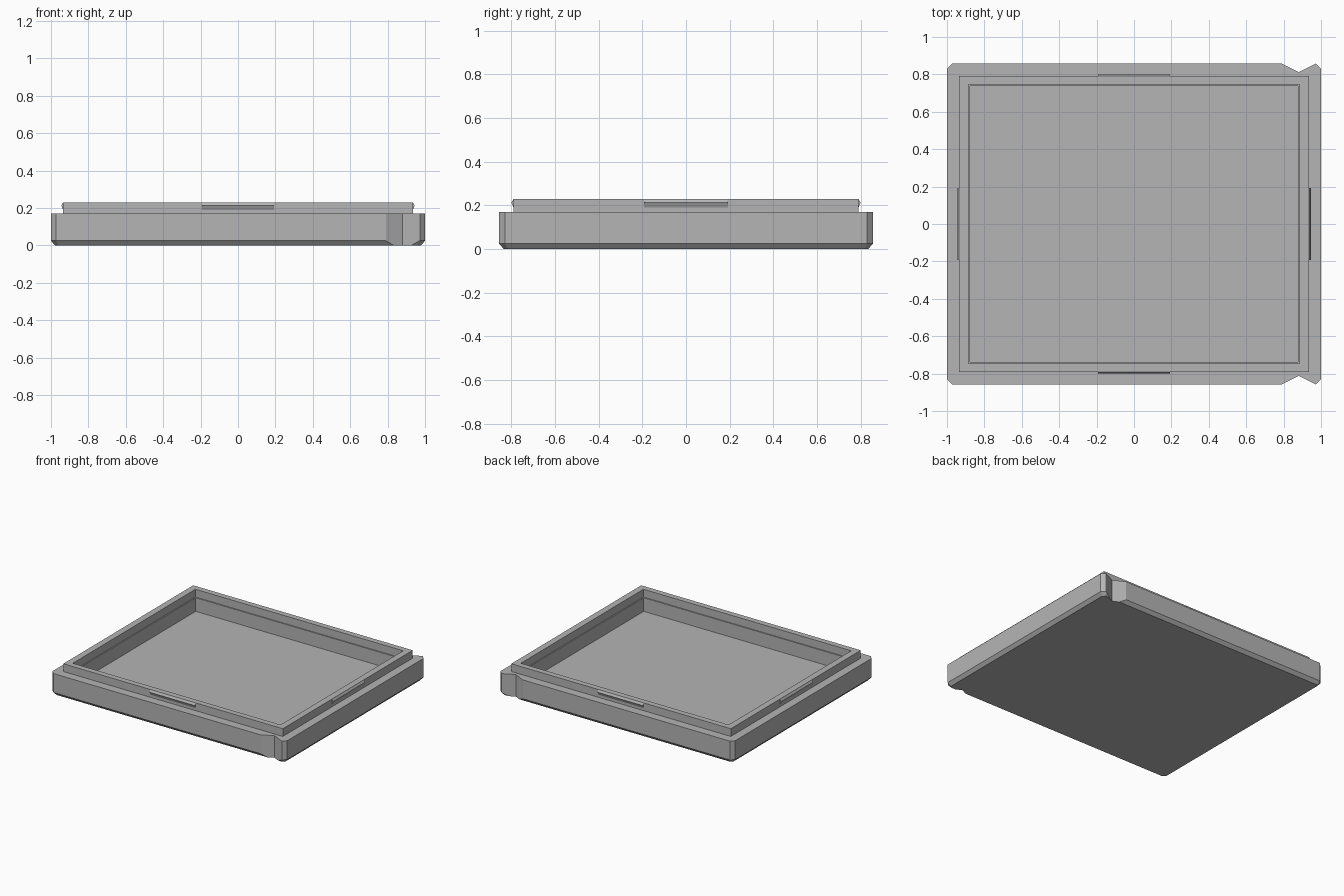
import bpy
import bmesh
from mathutils import Matrix

cube = bpy.data.objects.get("Cube")
if cube:
    bpy.data.objects.remove(cube, do_unlink=True)

# Overall sizes
BASE_X, BASE_Y, BASE_TOP = 1.0, 0.857, 0.17
LIP_X, LIP_Y, LIP_TOP = 0.935, 0.79, 0.23
FLOOR = 0.065
CHAMFER = 0.027

grey = bpy.data.materials.new("plain_grey")
grey.use_nodes = True
colour = (0.46, 0.46, 0.46, 1)
grey.diffuse_color = colour
grey.node_tree.nodes["Principled BSDF"].inputs["Base Color"].default_value = colour


def rectangle(x, y, z):
    return [(-x, -y, z), (x, -y, z), (x, y, z), (-x, y, z)]


def clipped_rectangle(x, y, z, c):
    return [(-x + c, -y, z), (x - c, -y, z), (x, -y + c, z), (x, y - c, z),
            (x - c, y, z), (-x + c, y, z), (-x, y - c, z), (-x, -y + c, z)]


def loft(name, rings, closed=False):
    """Join rings of points with quads; cap the ends or close the loop."""
    bm = bmesh.new()
    loops = [[bm.verts.new(p) for p in ring] for ring in rings]
    pairs = list(zip(loops, loops[1:]))
    if closed:
        pairs.append((loops[-1], loops[0]))
    else:
        bm.faces.new(loops[0])
        bm.faces.new(loops[-1])
    for low, high in pairs:
        n = len(low)
        for i in range(n):
            j = (i + 1) % n
            bm.faces.new((low[i], low[j], high[j], high[i]))
    bmesh.ops.recalc_face_normals(bm, faces=bm.faces)
    mesh = bpy.data.meshes.new(name)
    bm.to_mesh(mesh)
    bm.free()
    mesh.materials.append(grey)
    obj = bpy.data.objects.new(name, mesh)
    bpy.context.collection.objects.link(obj)
    return obj


def cut(target, cutter):
    """Subtract the cutter from the target and discard it."""
    cutter.hide_render = True
    mod = target.modifiers.new("cut", "BOOLEAN")
    mod.operation = "DIFFERENCE"
    mod.solver = "EXACT"
    mod.object = cutter
    bpy.context.view_layer.objects.active = target
    bpy.ops.object.modifier_apply(modifier=mod.name)
    bpy.data.objects.remove(cutter, do_unlink=True)


# Base tray with clipped corners and a bevelled underside
base = loft("base_tray", [
    clipped_rectangle(BASE_X - 0.022, BASE_Y - 0.022, 0, CHAMFER * 0.7),
    clipped_rectangle(BASE_X, BASE_Y, 0.025, CHAMFER),
    clipped_rectangle(BASE_X, BASE_Y, BASE_TOP, CHAMFER)])

# Pocket inside the tray
cut(base, loft("pocket_cutter", [rectangle(0.877, 0.738, z) for z in (FLOOR, 0.3)]))

# V notches at the left end of the front and back
for side in (-1, 1):
    vee = [(0.88, 0.812), (0.97, BASE_Y), (0.97, 0.9), (0.79, 0.9), (0.79, BASE_Y)]
    cut(base, loft("notch_cutter", [[(x, side * y, z) for x, y in vee] for z in (-0.1, 0.3)]))

# Raised lip, set slightly back from the pocket to leave a thin ledge
loft("raised_lip", [
    rectangle(LIP_X, LIP_Y, BASE_TOP - 0.01), rectangle(LIP_X, LIP_Y, LIP_TOP),
    rectangle(0.885, 0.746, LIP_TOP), rectangle(0.885, 0.746, BASE_TOP - 0.01)], closed=True)

# Snap ridges, one centred on each side of the lip
for name, turn, reach in (("front", 0, LIP_Y), ("left", 90, LIP_X),
                          ("back", 180, LIP_Y), ("right", 270, LIP_X)):
    wedge = [(-reach + 0.005, 0.19), (-reach, 0.19), (-reach - 0.01, 0.213),
             (-reach, LIP_TOP - 0.001), (-reach + 0.005, LIP_TOP - 0.001)]
    ridge = loft(name + "_snap_ridge", [[(x, y, z) for y, z in wedge] for x in (-0.193, 0.193)])
    ridge.data.transform(Matrix.Rotation(turn * 3.14159265 / 180, 4, "Z"))
